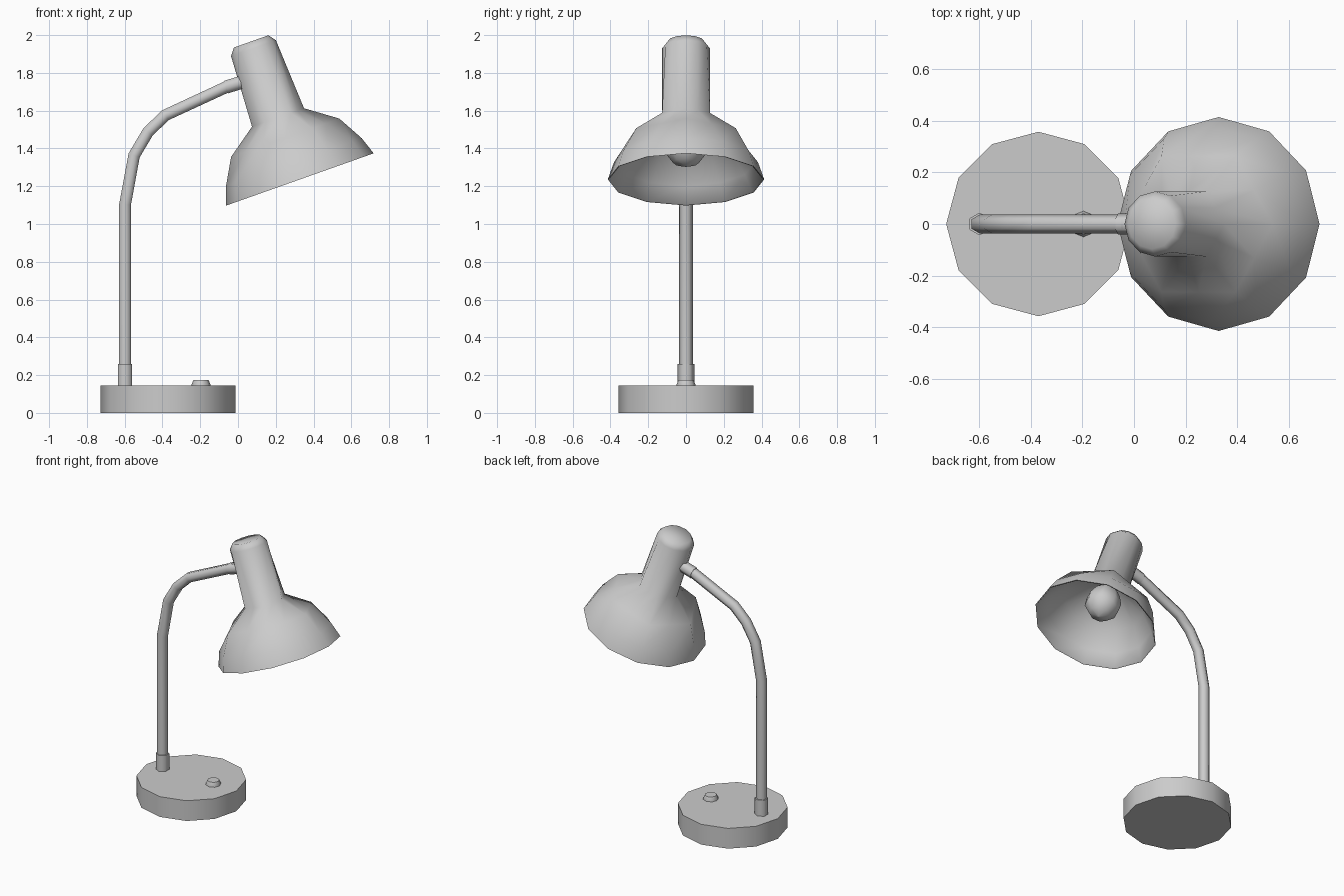
import bpy, bmesh
from math import sin, cos, radians, pi
from mathutils import Matrix, Vector

if "Cube" in bpy.data.objects:
    bpy.data.objects.remove(bpy.data.objects["Cube"])


def finish(name, rings, angle, matrix=Matrix()):
    """Skin a list of equal-length rings, cap both ends, shade."""
    bm = bmesh.new()
    loops = [[bm.verts.new(p) for p in ring] for ring in rings]
    n = len(loops[0])
    for a, b in zip(loops, loops[1:]):
        for i in range(n):
            j = (i + 1) % n
            bm.faces.new((a[i], a[j], b[j], b[i]))
    bm.faces.new(loops[0][::-1])
    bm.faces.new(loops[-1])
    bmesh.ops.recalc_face_normals(bm, faces=bm.faces)
    mesh = bpy.data.meshes.new(name)
    bm.to_mesh(mesh)
    bm.free()
    obj = bpy.data.objects.new(name, mesh)
    bpy.context.collection.objects.link(obj)
    obj.matrix_world = matrix
    bpy.ops.object.select_all(action='DESELECT')
    obj.select_set(True)
    bpy.context.view_layer.objects.active = obj
    bpy.ops.object.shade_smooth_by_angle(angle=radians(angle))
    return obj


def lathe(name, profile, n, matrix, angle=35):
    """Profile of (radius, height[, hexagonal]); hexagonal rings pull in every other point."""
    rings = []
    for r, z, *hexa in profile:
        ring = []
        for i in range(n):
            a = 2 * pi * i / n
            k = r * cos(pi / 6) if hexa and i % 2 else r
            ring.append((k * cos(a), k * sin(a), z))
        rings.append(ring)
    return finish(name, rings, angle, matrix)


def tube(name, path, r, angle=65):
    """Six-sided tube along a path of (x, z) points in the y = 0 plane."""
    pts = [Vector((x, 0, z)) for x, z in path]
    rings = []
    for i, p in enumerate(pts):
        t = (pts[min(i + 1, len(pts) - 1)] - pts[max(i - 1, 0)]).normalized()
        if 0 < i < len(pts) - 1:
            t = ((pts[i + 1] - p).normalized() + (p - pts[i - 1]).normalized()).normalized()
        side = Vector((t.z, 0, -t.x))
        rings.append([p + r * (Vector((0, cos(k * pi / 3), 0)) + side * sin(k * pi / 3))
                      for k in range(6)])
    return finish(name, rings, angle)


# Base disc and switch button
lathe("base", [(0.357, 0), (0.357, 0.145)], 12, Matrix.Translation((-0.37, 0, 0)))
lathe("switch_button", [(0.05, 0.14), (0.05, 0.15), (0.04, 0.175)], 8,
      Matrix.Translation((-0.196, 0, 0)), 46)

# Bent arm with a collar at each end
tube("arm", [(-0.598, 0.14), (-0.598, 1.103), (-0.55, 1.363), (-0.476, 1.488),
             (-0.384, 1.576), (-0.03, 1.74)], 0.036)
tube("lower_collar", [(-0.598, 0.14), (-0.598, 0.26)], 0.044)
tube("upper_collar", [(-0.062, 1.725), (0.05, 1.76)], 0.04)

# Tilted head: rim centre is the origin, axis points up and back
head = Matrix.Translation((0.328, 0, 1.236)) @ Matrix.Rotation(radians(-19.5), 4, 'Y')
shade = [(0.08, 0.33), (0.27, 0.215), (0.36, 0.09), (0.405, 0.003),       # inside
         (0.414, 0), (0.381, 0.097), (0.304, 0.234, 1), (0.146, 0.348, 1),  # outside
         (0.126, 0.737), (0.097, 0.775)]                                  # housing top
lathe("lamp_shade", shade, 12, head, 60)

# Light bulb inside the shade
bulb = [(0.005, 0.072), (0.07, 0.095), (0.115, 0.155), (0.118, 0.21),
        (0.09, 0.28), (0.05, 0.335)]
lathe("bulb", bulb, 8, head, 60)
